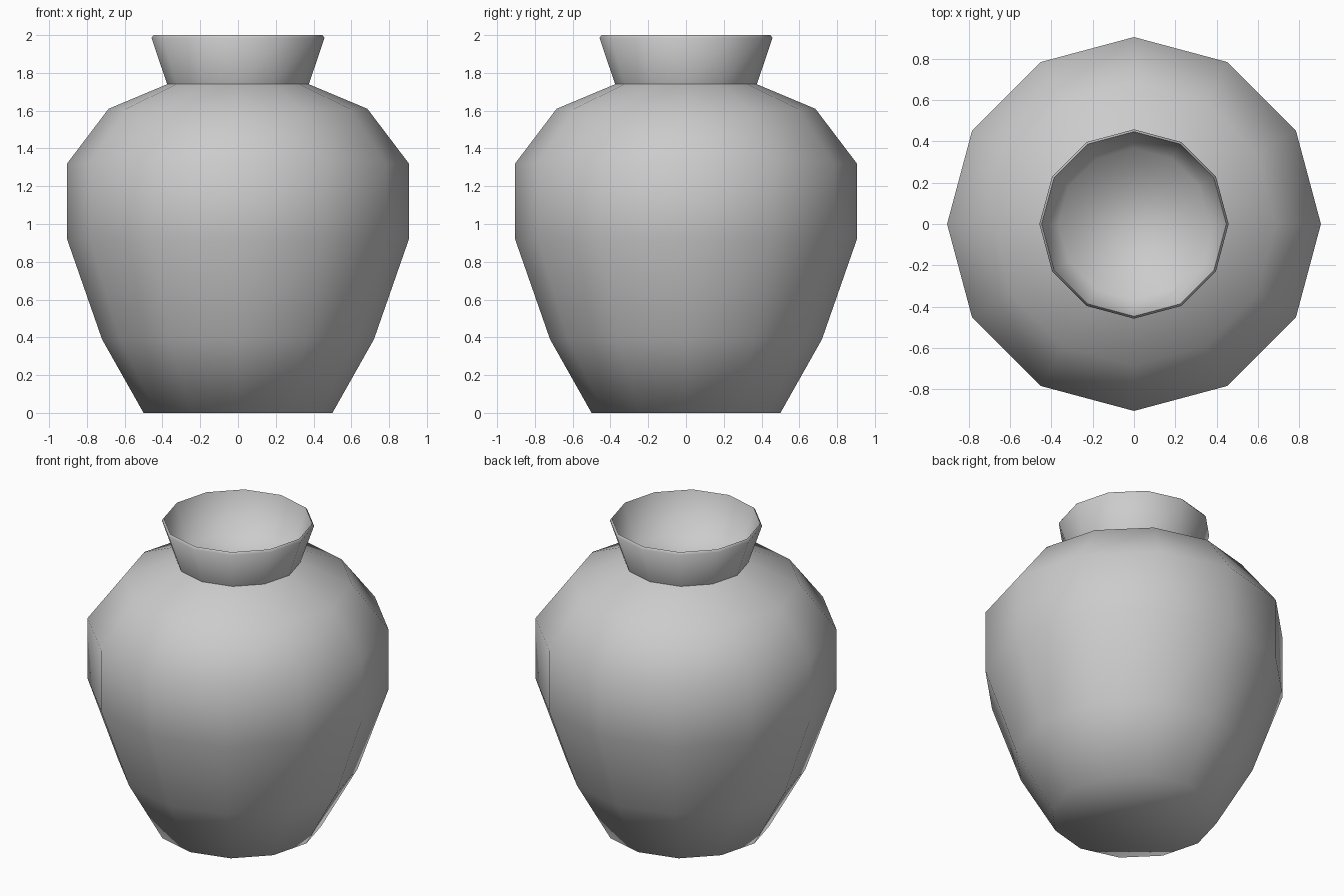
import bpy
import bmesh
from math import cos, sin, pi, radians

cube = bpy.data.objects.get("Cube")
if cube:
    bpy.data.objects.remove(cube)

SIDES = 12

# Outer wall from foot to lip, then down the inside of the neck (radius, height)
PROFILE = [(0.50, 0), (0.72, 0.39), (0.905, 0.92), (0.905, 1.32), (0.685, 1.61),
           (0.375, 1.74), (0.458, 1.985), (0.447, 2.0), (0.365, 1.74)]


def material(name, color):
    mat = bpy.data.materials.new(name)
    mat.use_nodes = True
    mat.diffuse_color = color
    mat.node_tree.nodes["Principled BSDF"].inputs["Base Color"].default_value = color
    return mat


def lathe(name, profile, mat):
    bm = bmesh.new()
    rings = [[bm.verts.new((r * cos(2 * pi * i / SIDES), r * sin(2 * pi * i / SIDES), z))
              for i in range(SIDES)] for r, z in profile]
    for low, high in zip(rings, rings[1:]):
        for i in range(SIDES):
            j = (i + 1) % SIDES
            bm.faces.new((low[i], low[j], high[j], high[i]))
    # Flat foot and the floor of the opening
    bm.faces.new(rings[0][::-1])
    bm.faces.new(rings[-1])
    mesh = bpy.data.meshes.new(name)
    bm.to_mesh(mesh)
    bm.free()
    mesh.materials.append(mat)
    obj = bpy.data.objects.new(name, mesh)
    bpy.context.collection.objects.link(obj)
    return obj


vase = lathe("vase", PROFILE, material("light grey clay", (0.6, 0.6, 0.6, 1)))
bpy.context.view_layer.objects.active = vase
vase.select_set(True)
bpy.ops.object.shade_smooth_by_angle(angle=radians(75))
